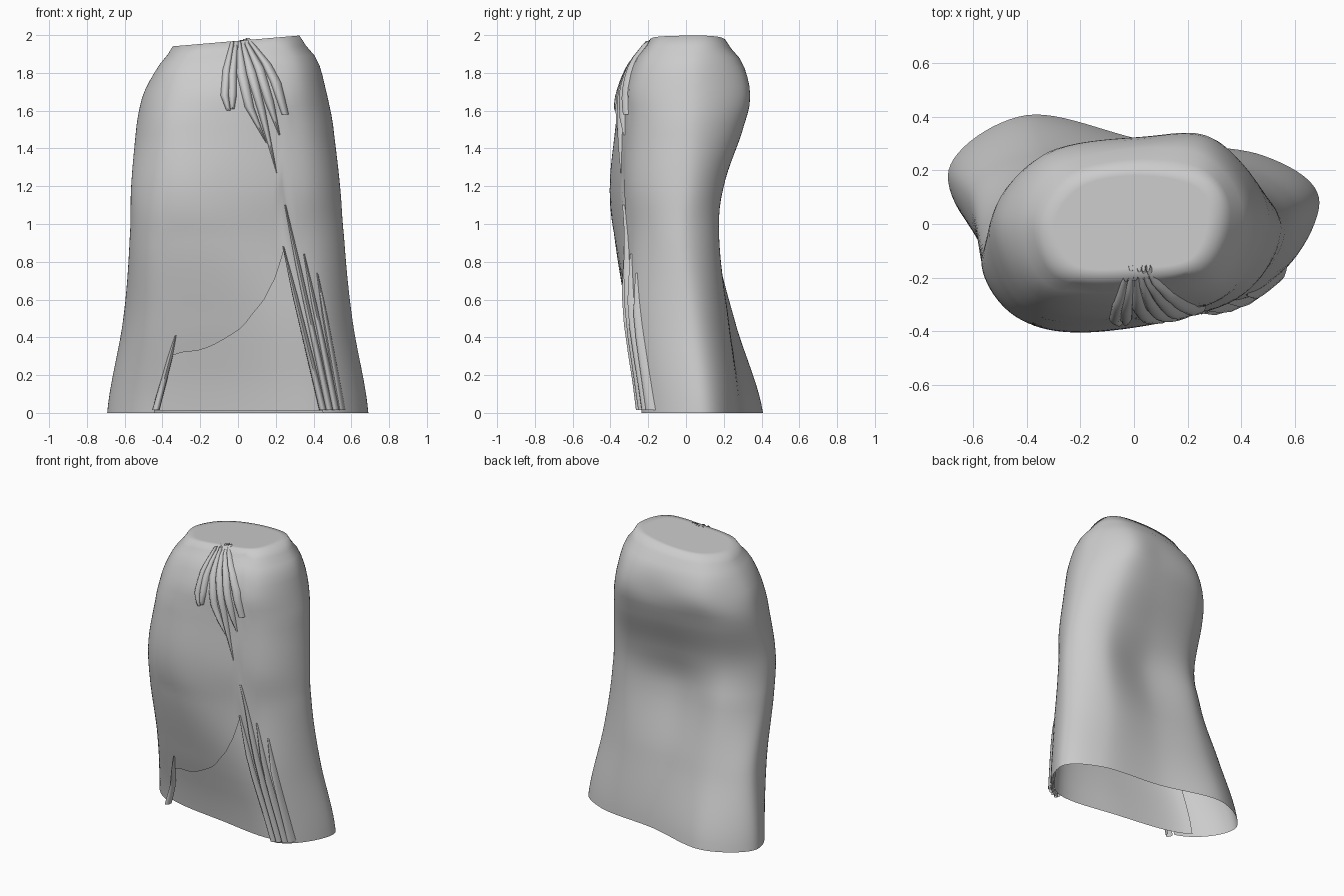
import bpy, bmesh, math
from mathutils import Vector
from mathutils.bvhtree import BVHTree

if "Cube" in bpy.data.objects:
    bpy.data.objects.remove(bpy.data.objects["Cube"])

# Horizontal sections: z, then 8 control points from left end, round the front, to back left
SECTIONS = [
    (0.00, [(-.69, .2), (-.51, -.09), (0, -.195), (.48, -.225), (.69, .08), (.48, .255), (.05, .31), (-.4, .405)]),
    (0.50, [(-.605, .1), (-.47, -.21), (0, -.305), (.43, -.27), (.605, .03), (.39, .21), (0, .22), (-.38, .25)]),
    (0.95, [(-.57, -.07), (-.46, -.31), (-.1, -.38), (.38, -.27), (.56, -.02), (.38, .17), (0, .12), (-.38, .14)]),
    (1.20, [(-.565, -.12), (-.43, -.35), (-.12, -.4), (.38, -.28), (.54, 0), (.36, .19), (0, .17), (-.38, .11)]),
    (1.55, [(-.535, -.02), (-.4, -.32), (-.05, -.365), (.36, -.26), (.5, .03), (.33, .285), (.02, .3), (-.38, .21)]),
    (1.70, [(-.5, 0), (-.37, -.29), (-.02, -.345), (.34, -.26), (.465, .04), (.3, .31), (.04, .325), (-.33, .26)]),
    (1.85, [(-.425, 0), (-.33, -.24), (0, -.285), (.31, -.22), (.42, .04), (.28, .26), (.03, .295), (-.3, .22)]),
    (1.97, [(-.345, .0), (-.26, -.18), (0, -.195), (.25, -.15), (.325, .05), (.25, .17), (0, .21), (-.23, .16)]),
]
ZTOP = 1.97


def spline(a, b, c, d, t):
    return 0.5 * (2 * b + (c - a) * t + (2 * a - 5 * b + 4 * c - d) * t * t + (3 * b - a - 3 * c + d) * t ** 3)


def ring_point(k, u):
    pts = SECTIONS[k][1]
    i = math.floor(u)
    return spline(*[Vector(pts[(i + j) % 8]) for j in (-1, 0, 1, 2)], u - i)


def surface(u, z):
    n = len(SECTIONS)
    k = max(i for i in range(n - 1) if SECTIONS[i][0] <= z + 1e-6)
    t = (z - SECTIONS[k][0]) / (SECTIONS[k + 1][0] - SECTIONS[k][0])
    p = spline(*[ring_point(min(max(k + j, 0), n - 1), u) for j in (-1, 0, 1, 2)], t)
    return Vector((p.x, p.y, z + 0.085 * p.x * (z / ZTOP) ** 10))


# Curved front hem: height of the cut at a given x
HEM = [(-.43, 0), (-.38, .28), (-.33, .32), (-.22, .33), (-.13, .36), (.02, .45), (.15, .62), (.21, .75), (.245, .88), (.45, 0)]


def hem_height(x):
    for (x0, z0), (x1, z1) in zip(HEM, HEM[1:]):
        if x0 <= x <= x1:
            return z0 + (z1 - z0) * (x - x0) / (x1 - x0)
    return 0


def lowest(u):
    if not 0.5 < u < 3.6:
        return 0
    z = 1.0
    while z > 0 and z > hem_height(surface(u, z).x):
        z -= 0.005
    return max(z, 0)


def make(name, verts, faces, angle=50):
    me = bpy.data.meshes.new(name)
    me.from_pydata(verts, [], faces)
    bm = bmesh.new()
    bm.from_mesh(me)
    bmesh.ops.recalc_face_normals(bm, faces=bm.faces)
    bm.to_mesh(me)
    bm.free()
    ob = bpy.data.objects.new(name, me)
    bpy.context.collection.objects.link(ob)
    bpy.ops.object.select_all(action='DESELECT')
    ob.select_set(True)
    bpy.context.view_layer.objects.active = ob
    bpy.ops.object.shade_smooth_by_angle(angle=math.radians(angle))
    return ob


def draped_shell(cut):
    cols, rows = 96, 40
    verts = []
    for r in range(rows + 1):
        for c in range(cols):
            u = c * 8 / cols
            z0 = lowest(u) if cut else 0
            verts.append(surface(u, z0 + (ZTOP - z0) * r / rows))
    faces = [(r * cols + c, r * cols + (c + 1) % cols, (r + 1) * cols + (c + 1) % cols, (r + 1) * cols + c)
             for r in range(rows) for c in range(cols)]
    # Flat top with an inner ring so the rim shades softly
    top = [verts[rows * cols + c] for c in range(cols)]
    mid = sum(top, Vector()) / cols
    verts += [p.lerp(mid, .15) for p in top]
    a, b = rows * cols, (rows + 1) * cols
    faces += [(a + c, a + (c + 1) % cols, b + (c + 1) % cols, b + c) for c in range(cols)]
    faces.append(tuple(b + c for c in range(cols)))
    return verts, faces


# Main draped body, open at the bottom and cut away at the front
make("draped_body", *draped_shell(True), angle=80)
tree = BVHTree.FromPolygons(*draped_shell(False))

# Underlayer showing below the curved hem
cols, rows = 24, 8
verts = []
for r in range(rows + 1):
    for c in range(cols + 1):
        p = surface(0.9 + 2.3 * c / cols, 0.01 + 0.92 * r / rows)
        verts.append((p.x * .985, p.y + .02 + .04 * r / rows, p.z))
make("under_panel", verts, [(r * (cols + 1) + c, r * (cols + 1) + c + 1, (r + 1) * (cols + 1) + c + 1, (r + 1) * (cols + 1) + c)
                            for r in range(rows) for c in range(cols)])


def front_y(x, z):
    hit = tree.ray_cast(Vector((x, -2, z)), Vector((0, 1, 0)))[0]
    return hit.y if hit and hit.y < -.16 else -.16


def fold(name, path, lift):
    """Rounded ridge lying on the front; path holds (x, z, half width)."""
    verts, faces, pts = [], [], []
    for a, b in zip(path, path[1:]):
        pts += [tuple(a[i] + (b[i] - a[i]) * t / 4 for i in range(3)) for t in range(4)]
    pts.append(path[-1])
    n = 7
    for x, z, w in pts:
        h = lift * min(1, w / .015)
        for j in range(n):
            a = math.pi * j / (n - 1)
            dx = -w * math.cos(a)
            verts.append((x + dx, front_y(x + dx, z) + .008 - (h + .008) * math.sin(a), z))
    for k in range(len(pts) - 1):
        for j in range(n - 1):
            a = k * n + j
            faces.append((a, a + 1, a + n + 1, a + n))
    make(name, verts, faces, 60)


# Gathered folds fanning out from the top
GATHERS = [
    [(-.03, 1.965, .01), (-.06, 1.82, .022), (-.07, 1.68, .024), (-.05, 1.6, .012)],
    [(-.01, 1.97, .01), (-.03, 1.8, .025), (-.03, 1.68, .024), (-.03, 1.61, .012)],
    [(.005, 1.97, .01), (.02, 1.8, .03), (.06, 1.62, .026), (.15, 1.43, .003)],
    [(.02, 1.975, .01), (.07, 1.8, .03), (.125, 1.6, .022), (.205, 1.27, .002)],
    [(.035, 1.98, .01), (.11, 1.83, .028), (.165, 1.65, .026), (.22, 1.47, .004)],
    [(.05, 1.985, .01), (.15, 1.85, .026), (.2, 1.75, .03), (.25, 1.58, .02)],
]
for i, path in enumerate(GATHERS):
    fold(f"gather_fold_{i + 1}", path, .024)

# Long straight folds beside the front opening
for i, (x0, z0, x1) in enumerate([(.24, .88, .45), (.25, 1.1, .485), (.35, .84, .52), (.42, .74, .55), (-.33, .41, -.435)]):
    fold(f"hem_fold_{i + 1}", [(x0, z0, .004), (x0 + (x1 - x0) * .3, z0 * .7, .014), (x1, .015, .02)], .03)
